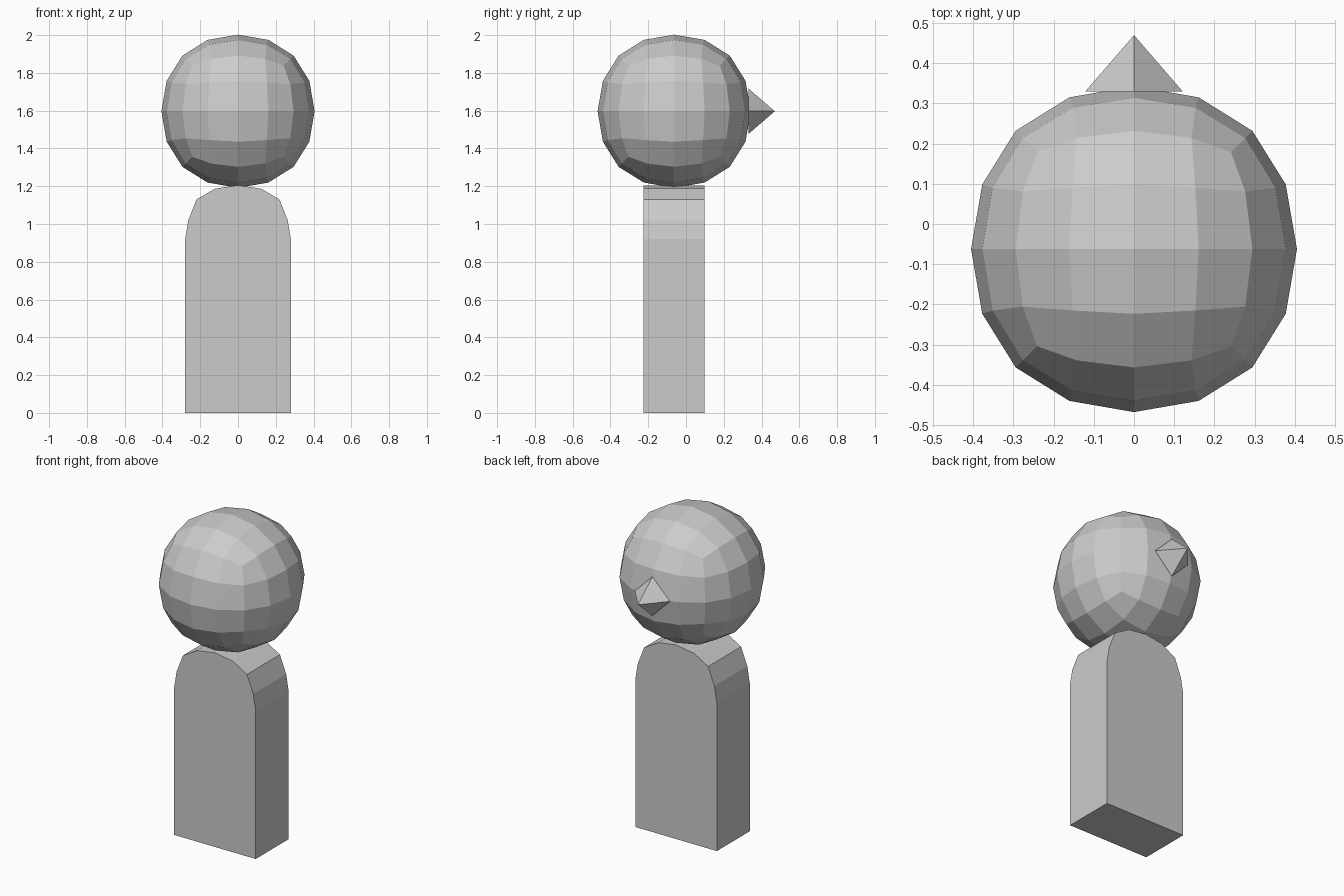
import bpy, bmesh
from math import radians

if "Cube" in bpy.data.objects:
    bpy.data.objects.remove(bpy.data.objects["Cube"])

HEAD = (0, -0.0625, 1.597)

# Head: cube rounded by two levels of subdivision, left faceted
bpy.ops.mesh.primitive_cube_add(size=0.966, location=HEAD)
head = bpy.context.object
head.name = "head"
sub = head.modifiers.new("round", 'SUBSURF')
sub.levels = sub.render_levels = 2
bpy.ops.object.modifier_apply(modifier=sub.name)
bpy.ops.object.shade_flat()

# Nose: four-sided pyramid pointing to +y, its base on the head surface
bpy.ops.mesh.primitive_cone_add(vertices=4, radius1=0.121, radius2=0, depth=0.14,
                                end_fill_type='NOTHING',
                                location=(0, 0.40, HEAD[2]),
                                rotation=(radians(-90), 0, 0))
bpy.context.object.name = "nose"

# Body: arched slab extruded front to back
half = [(0.28, 0), (0.28, 0.92), (0.263, 1.02), (0.22, 1.13), (0.122, 1.187)]
outline = half + [(0, 1.205)] + [(-x, z) for x, z in reversed(half)]
y_front, y_back = -0.226, 0.097
bm = bmesh.new()
face = bm.faces.new([bm.verts.new((x, y_front, z)) for x, z in outline])
ext = bmesh.ops.extrude_face_region(bm, geom=[face], use_keep_orig=True)
for v in ext["geom"]:
    if isinstance(v, bmesh.types.BMVert):
        v.co.y = y_back
bmesh.ops.recalc_face_normals(bm, faces=bm.faces)
mesh = bpy.data.meshes.new("body")
bm.to_mesh(mesh)
bm.free()
bpy.context.collection.objects.link(bpy.data.objects.new("body", mesh))
